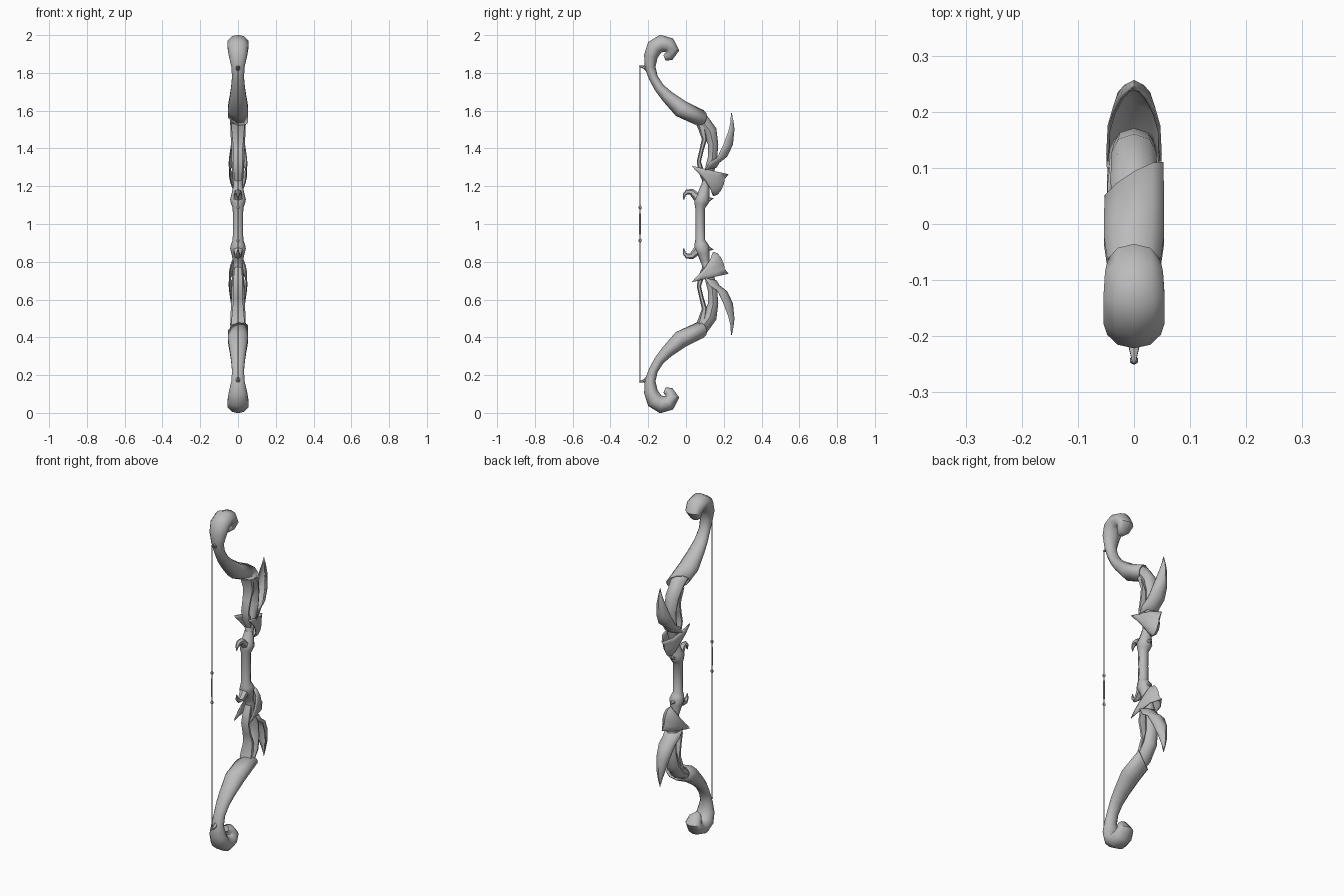
import bpy, bmesh, math
from mathutils import Vector

grey = bpy.data.materials.new("plain_grey")
grey.diffuse_color = (0.5, 0.5, 0.5, 1)


def finish(name, bm, thick=0):
    # Origin at mid height, so each part mirrors to the other limb
    bmesh.ops.remove_doubles(bm, verts=bm.verts, dist=0.0002)
    bmesh.ops.recalc_face_normals(bm, faces=bm.faces)
    bmesh.ops.translate(bm, verts=bm.verts, vec=(0, 0, -1))
    mesh = bpy.data.meshes.new(name)
    bm.to_mesh(mesh)
    bm.free()
    mesh.materials.append(grey)
    ob = bpy.data.objects.new(name, mesh)
    bpy.context.collection.objects.link(ob)
    ob.location.z = 1
    if thick:
        mod = ob.modifiers.new("thickness", "SOLIDIFY")
        mod.thickness = thick
        mod.offset = 0
    mod = ob.modifiers.new("both_limbs", "MIRROR")
    mod.use_axis = (False, False, True)
    mod.merge_threshold = 0.0005
    bpy.ops.object.select_all(action='DESELECT')
    ob.select_set(True)
    bpy.context.view_layer.objects.active = ob
    bpy.ops.object.shade_smooth_by_angle(angle=math.radians(50))
    return ob


def bridge(bm, rings, closed):
    n = len(rings[0])
    for a, b in zip(rings, rings[1:]):
        for i in range(n if closed else n - 1):
            j = (i + 1) % n
            bm.faces.new((a[i], a[j], b[j], b[i]))


def tube(name, path, sides=8, caps=(True, True), shear=0, thick=0):
    # path rows: y, z, radius in the side plane, half width in x
    bm = bmesh.new()
    pts = [Vector((0, p[0], p[1])) for p in path]
    rings = []
    for k, (p, row) in enumerate(zip(pts, path)):
        t = (pts[min(k + 1, len(pts) - 1)] - pts[max(k - 1, 0)]).normalized()
        side = Vector((0, t.z, -t.y))
        ring = []
        for i in range(sides):
            a = 2 * math.pi * i / sides
            v = p + side * row[2] * math.cos(a) + Vector((row[3] * math.sin(a), 0, 0))
            if k == len(pts) - 1:
                v += t * shear * math.sin(a)
            ring.append(bm.verts.new(v))
        rings.append(ring)
    bridge(bm, rings, True)
    for use, ring in zip(caps, (rings[0], rings[-1])):
        if use:
            bm.faces.new(ring)
    return finish(name, bm, thick)


def leaf(name, rows):
    # rows: ridge y, ridge z, edge y, edge z, half width
    bm = bmesh.new()
    rings = []
    for ry, rz, ey, ez, w in rows:
        ridge, edge = Vector((0, ry, rz)), Vector((0, ey, ez))
        ring = []
        for s in (-1, -0.9, -0.55, 0, 0.55, 0.9, 1):
            v = ridge.lerp(edge, abs(s) ** 2.2)
            v.x = w * math.sin(s * math.pi / 2)
            ring.append(bm.verts.new(v))
        rings.append(ring)
    bridge(bm, rings, False)
    return finish(name, bm, 0.005)


# Curled tip flowing into the flared sleeve with a slanted mouth
tube("curled_tip_and_sleeve", [
    (-0.112, 1.880, .014, .018), (-0.090, 1.888, .024, .034),
    (-0.072, 1.918, .034, .046), (-0.092, 1.947, .040, .052),
    (-0.130, 1.956, .044, .055), (-0.166, 1.935, .042, .055),
    (-0.186, 1.888, .034, .048), (-0.190, 1.830, .026, .034),
    (-0.173, 1.775, .022, .031), (-0.142, 1.722, .024, .036),
    (-0.100, 1.676, .031, .043), (-0.028, 1.611, .044, .054),
    (0.075, 1.562, .042, .053)], sides=10, caps=(True, False), shear=0.035, thick=0.005)

# Core of the limb, coming out of the sleeve
tube("limb_core", [
    (-0.100, 1.675, .018, .025), (-0.020, 1.610, .030, .036),
    (0.080, 1.555, .038, .042), (0.128, 1.490, .036, .040),
    (0.144, 1.420, .027, .036), (0.140, 1.350, .025, .034),
    (0.122, 1.270, .026, .030), (0.100, 1.190, .022, .024),
    (0.085, 1.130, .022, .024)])

# Thin strand along the string side of the limb
tube("limb_strand", [
    (0.080, 1.535, .026, .042), (0.098, 1.450, .014, .034),
    (0.082, 1.390, .011, .028), (0.068, 1.330, .011, .027),
    (0.082, 1.275, .015, .026), (0.105, 1.220, .014, .020)], sides=6)

# Upswept blade on the outer side
leaf("outer_blade", [
    (.240, 1.587, .240, 1.587, 0), (.249, 1.545, .236, 1.540, .009),
    (.254, 1.500, .224, 1.490, .021), (.246, 1.420, .196, 1.415, .036),
    (.216, 1.358, .165, 1.352, .045), (.175, 1.325, .125, 1.328, .047),
    (.160, 1.300, .100, 1.285, .046)])

# Pointed shield below the blade
leaf("limb_shield", [
    (.224, 1.263, .030, 1.308, .045), (.203, 1.240, .052, 1.283, .046),
    (.198, 1.212, .078, 1.258, .045), (.184, 1.180, .105, 1.225, .038),
    (.166, 1.157, .130, 1.185, .024), (.143, 1.150, .143, 1.150, 0)])

# Grip with flared collars
tube("grip", [
    (.075, 1.000, .025, .027), (.075, 1.085, .026, .028),
    (.078, 1.105, .034, .036), (.084, 1.130, .042, .042),
    (.092, 1.155, .032, .035), (.102, 1.205, .022, .025)], caps=(False, True))
tube("collar_spike", [
    (.095, 1.125, .020, .022), (.120, 1.130, .012, .013),
    (.146, 1.136, .001, .001)], sides=6)

# Small hook facing the string
tube("grip_hook", [
    (.078, 1.130, .028, .032), (.052, 1.148, .022, .024),
    (.030, 1.170, .017, .018), (.006, 1.170, .014, .014),
    (-.009, 1.155, .009, .009), (-.012, 1.128, .002, .002)], sides=6)

# Nock that holds the string
tube("nock", [
    (-.195, 1.815, .016, .016), (-.222, 1.830, .009, .010),
    (-.248, 1.837, .003, .003)], sides=6)

# String, with its wrapped middle and beads
tube("string", [(-.243, 1.000, .003, .003), (-.243, 1.835, .003, .003)],
     sides=6, caps=(False, True))
tube("string_wrap", [(-.243, 1.000, .0045, .0045), (-.243, 1.055, .0045, .0045)],
     sides=6, caps=(False, True))
tube("string_bead", [
    (-.243, 1.076, .003, .003), (-.243, 1.083, .008, .008),
    (-.243, 1.091, .008, .008), (-.243, 1.098, .003, .003)], sides=6)
